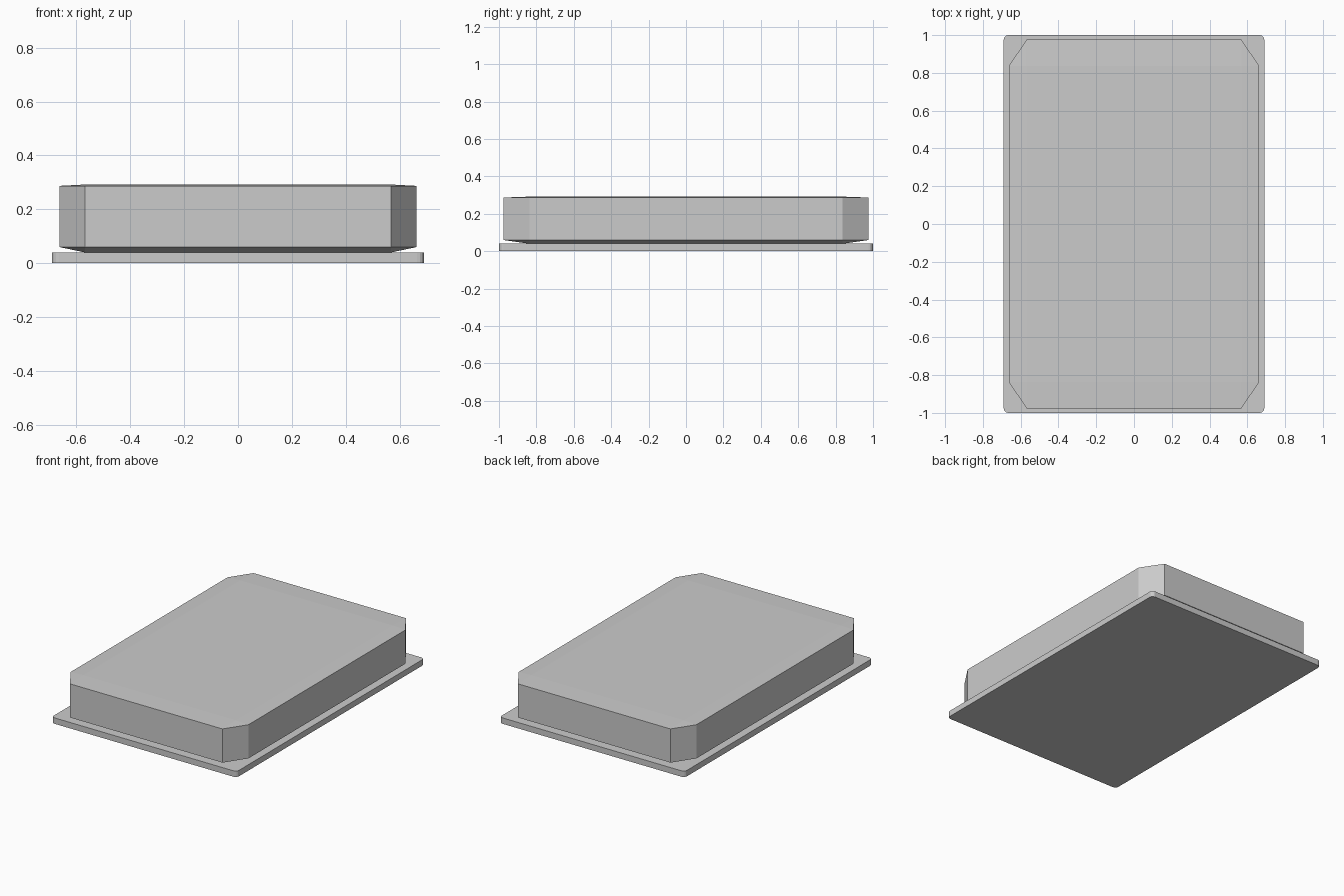
import bpy, bmesh, math

if "Cube" in bpy.data.objects:
    bpy.data.objects.remove(bpy.data.objects["Cube"])


def finish(name, bm):
    bmesh.ops.recalc_face_normals(bm, faces=bm.faces)
    mesh = bpy.data.meshes.new(name)
    bm.to_mesh(mesh)
    bm.free()
    obj = bpy.data.objects.new(name, mesh)
    bpy.context.collection.objects.link(obj)
    return obj


def ring(bm, pts, z):
    return [bm.verts.new((x, y, z)) for x, y in pts]


def bridge(bm, a, b):
    n = len(a)
    for i in range(n):
        j = (i + 1) % n
        bm.faces.new((a[i], a[j], b[j], b[i]))


# base plate: thin slab with small rounded corners
HX, HY, R, SEG = 0.69, 1.0, 0.025, 4
outline = []
for k, (sx, sy) in enumerate([(1, 1), (-1, 1), (-1, -1), (1, -1)]):
    for s in range(SEG + 1):
        a = math.pi / 2 * (k + s / SEG)
        outline.append((sx * (HX - R) + R * math.cos(a),
                        sy * (HY - R) + R * math.sin(a)))
bm = bmesh.new()
low, high = ring(bm, outline, 0), ring(bm, outline, 0.04)
bridge(bm, low, high)
bm.faces.new(low)
bm.faces.new(high)
finish("base_plate", bm)

# cushion: chamfered block, slightly crowned top and tapered underside
OX, OY, IX, IY = 0.663, 0.977, 0.568, 0.836
octagon = [(OX, -IY), (OX, IY), (IX, OY), (-IX, OY),
           (-OX, IY), (-OX, -IY), (-IX, -OY), (IX, -OY)]
inner = [(IX, IY), (-IX, IY), (-IX, -IY), (IX, -IY)]
bm = bmesh.new()
low, high = ring(bm, octagon, 0.06), ring(bm, octagon, 0.287)
bridge(bm, low, high)
for rim, z in ((low, 0.04), (high, 0.292)):
    cap = ring(bm, inner, z)
    bm.faces.new(cap)
    for i in range(4):
        a, b, c = rim[2 * i + 1], rim[(2 * i + 2) % 8], rim[(2 * i + 3) % 8]
        bm.faces.new((a, b, cap[i]))                       # corner
        bm.faces.new((b, c, cap[(i + 1) % 4], cap[i]))     # side
finish("cushion", bm)
